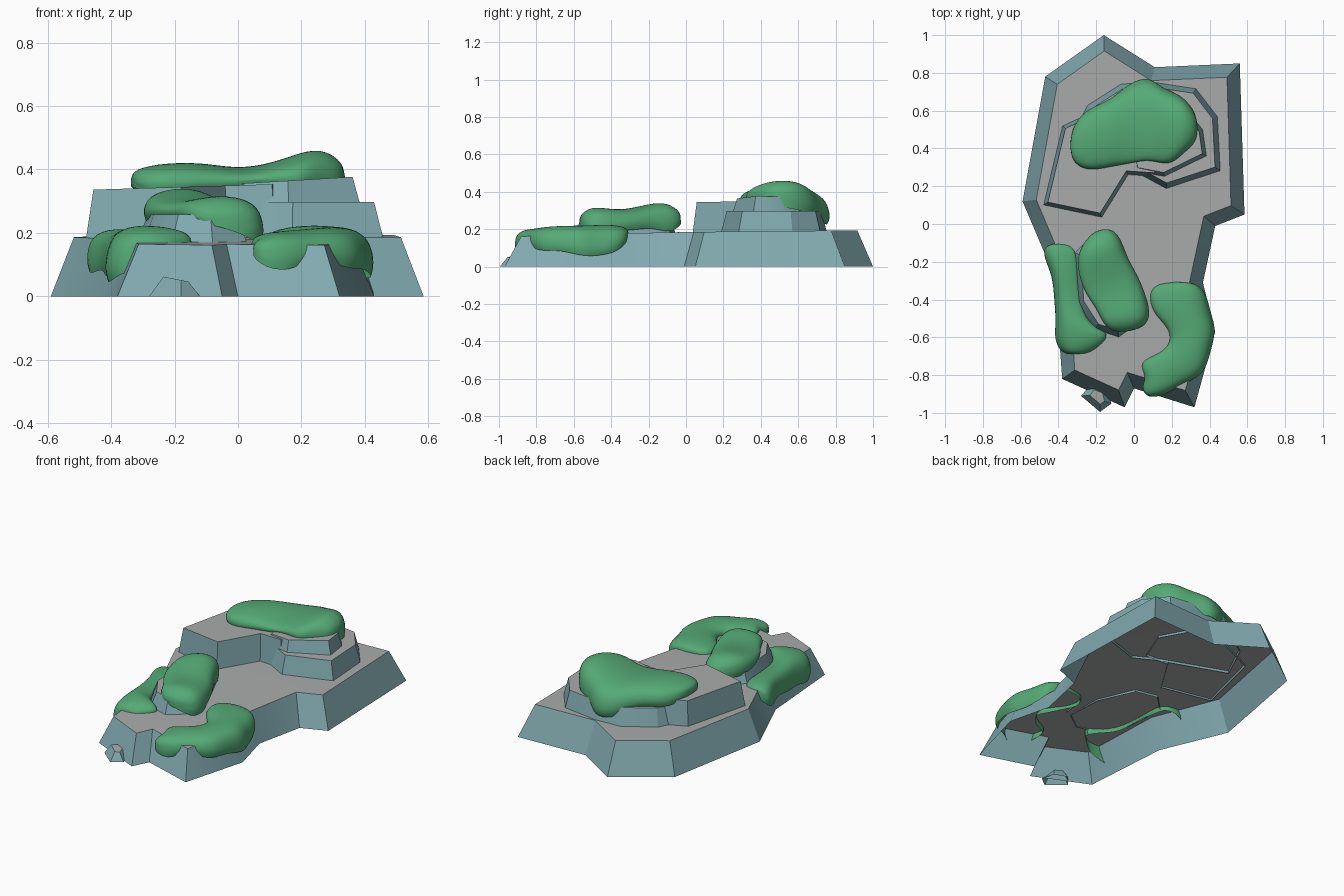
import bpy, bmesh, math
from mathutils import Vector


def material(name, col):
    m = bpy.data.materials.new(name)
    m.diffuse_color = (*col, 1)
    return m


TOP = material("grey_stone", (0.40, 0.41, 0.41))
SIDE = material("blue_stone", (0.22, 0.40, 0.43))
MOSS = material("moss_green", (0.09, 0.40, 0.18))


def finish(bm, name, mats, angle):
    me = bpy.data.meshes.new(name)
    bm.to_mesh(me)
    bm.free()
    for m in mats:
        me.materials.append(m)
    ob = bpy.data.objects.new(name, me)
    bpy.context.collection.objects.link(ob)
    bpy.ops.object.select_all(action='DESELECT')
    ob.select_set(True)
    bpy.context.view_layer.objects.active = ob
    bpy.ops.object.shade_smooth_by_angle(angle=math.radians(angle))
    return ob


def inset(pts, d):
    """Mitred inward offset of a counter-clockwise outline."""
    out = []
    n = len(pts)
    for i in range(n):
        p, a, b = (Vector(pts[j % n]) for j in (i, i - 1, i + 1))
        e1, e2 = (p - a).normalized(), (b - p).normalized()
        n1, n2 = Vector((-e1.y, e1.x)), Vector((-e2.y, e2.x))
        out.append(p + (n1 + n2) * d / max(0.4, 1 + n1.dot(n2)))
    return out


def rock(name, outline, z0, top, d):
    """Open-bottomed slab with sloped walls; top is a height function."""
    bm = bmesh.new()
    lo = [bm.verts.new((x, y, z0)) for x, y in outline]
    hi = [bm.verts.new((p.x, p.y, top(p.x, p.y))) for p in inset(outline, d)]
    n = len(lo)
    for i in range(n):
        j = (i + 1) % n
        bm.faces.new((lo[i], lo[j], hi[j], hi[i])).material_index = 1
    cap = bm.faces.new(hi)
    bmesh.ops.triangulate(bm, faces=[cap])
    return finish(bm, name, (TOP, SIDE), 30)


def moss(name, stations):
    """Loft of arched sections: left edge xyz, right edge xyz, crest height."""
    bm = bmesh.new()
    rings = []
    for k, (xl, yl, zl, xr, yr, zr, zt) in enumerate(stations):
        a, b = Vector((xl, yl, zl)), Vector((xr, yr, zr))
        ring = []
        for s in range(10):
            ang = math.radians(-25 + 230 * s / 9)
            t = 0.5 - 0.53 * math.cos(ang)
            p = a.lerp(b, t)
            h = math.sin(ang)
            p.z += (zt - p.z) * math.copysign(abs(h) ** 0.65, h) * (1 if h > 0 else 0.3)
            if s in (0, 9) and k % 2:      # ragged hanging edge
                p.z -= 0.025
            ring.append(bm.verts.new(p))
        rings.append(ring)
    for r, q in zip(rings, rings[1:]):
        for i in range(9):
            bm.faces.new((r[i], r[i + 1], q[i + 1], q[i]))
    bm.faces.new(rings[0])
    bm.faces.new(rings[-1][::-1])
    bmesh.ops.recalc_face_normals(bm, faces=bm.faces)
    if sum(f.normal.z * f.calc_area() for f in bm.faces) < 0:
        bmesh.ops.reverse_faces(bm, faces=bm.faces)
    ob = finish(bm, name, (MOSS,), 80)
    ob.modifiers.new("soft", 'SUBSURF').levels = 2
    ob.modifiers["soft"].render_levels = 2


# Broad base slab, dipping slightly toward the front
rock("base_rock", [(-0.16, 1.0), (-0.47, 0.78), (-0.59, 0.12), (-0.42, -0.28),
                   (-0.38, -0.82), (-0.05, -0.97), (0.0, -0.87), (0.32, -0.97),
                   (0.43, -0.57), (0.365, -0.31), (0.43, -0.01), (0.585, 0.05),
                   (0.56, 0.85), (0.11, 0.83)], 0,
     lambda x, y: 0.185 + 0.03 * min(0, y + 0.1) + 0.01 * max(0, y), 0.07)

# Rear tiers
rock("rear_plateau", [(-0.48, 0.10), (-0.17, 0.035), (-0.03, 0.26), (0.12, 0.25),
                      (0.2, 0.45), (0.1, 0.63), (-0.12, 0.64), (-0.38, 0.52)], 0.175,
     lambda x, y: 0.35 + 0.03 * x, 0.02)
rock("rear_ledge", [(-0.36, 0.4), (0.05, 0.25), (0.17, 0.185), (0.46, 0.28), (0.445, 0.57),
                    (0.33, 0.72), (0.1, 0.755), (-0.07, 0.745), (-0.25, 0.63)], 0.175,
     lambda x, y: 0.297, 0.03)
rock("rear_cap", [(0.0, 0.28), (0.16, 0.25), (0.385, 0.36), (0.365, 0.5), (0.28, 0.61),
                  (0.1, 0.66), (-0.05, 0.63)], 0.29,
     lambda x, y: 0.355 + 0.06 * x, 0.022)

# Front tier and pebble
rock("front_tier", [(-0.32, -0.15), (-0.30, -0.42), (-0.21, -0.56), (-0.08, -0.6),
                    (0.03, -0.52), (0.02, -0.3), (-0.08, -0.08), (-0.22, -0.05)], 0.165,
     lambda x, y: 0.258, 0.035)
rock("pebble", [(-0.28, -0.91), (-0.18, -0.995), (-0.12, -0.95), (-0.14, -0.87), (-0.22, -0.84)],
     0, lambda x, y: 0.055 - 0.2 * (x + 0.2), 0.032)

# Moss patches
moss("rear_moss", [(-0.34, 0.34, .355, -0.34, 0.48, .355, .395),
                   (-0.25, 0.28, .35, -0.27, 0.60, .33, .42),
                   (-0.12, 0.31, .355, -0.12, 0.65, .33, .425),
                   (0.0, 0.33, .36, -0.03, 0.74, .27, .405),
                   (0.08, 0.35, .365, 0.08, 0.78, .25, .415),
                   (0.19, 0.31, .37, 0.15, 0.71, .29, .445),
                   (0.26, 0.38, .37, 0.26, 0.68, .31, .475),
                   (0.34, 0.44, .36, 0.34, 0.57, .35, .42)])
moss("front_tier_moss", [(-0.21, -0.03, .24, -0.12, -0.02, .24, .29),
                         (-0.29, -0.13, .26, -0.07, -0.08, .22, .35),
                         (-0.30, -0.23, .26, -0.04, -0.18, .23, .335),
                         (-0.26, -0.36, .27, 0.02, -0.28, .23, .305),
                         (-0.19, -0.45, .265, 0.06, -0.38, .21, .31),
                         (-0.16, -0.53, .26, 0.09, -0.49, .195, .325),
                         (-0.10, -0.58, .24, 0.04, -0.56, .20, .27)])
moss("left_moss", [(-0.47, -0.10, .14, -0.32, -0.10, .17, .20),
                   (-0.48, -0.17, .10, -0.30, -0.20, .18, .215),
                   (-0.43, -0.27, .11, -0.30, -0.30, .18, .21),
                   (-0.42, -0.40, .10, -0.28, -0.45, .175, .205),
                   (-0.41, -0.52, .09, -0.23, -0.54, .17, .225),
                   (-0.42, -0.61, .08, -0.12, -0.58, .165, .225),
                   (-0.38, -0.69, .09, -0.19, -0.65, .16, .205),
                   (-0.31, -0.69, .12, -0.24, -0.69, .14, .17)])
moss("right_moss", [(0.13, -0.31, .17, 0.31, -0.30, .16, .20),
                    (0.08, -0.36, .17, 0.38, -0.36, .12, .225),
                    (0.10, -0.47, .17, 0.40, -0.47, .08, .225),
                    (0.19, -0.55, .165, 0.435, -0.56, .10, .22),
                    (0.20, -0.63, .165, 0.40, -0.68, .11, .22),
                    (0.14, -0.69, .16, 0.37, -0.80, .12, .215),
                    (0.02, -0.73, .16, 0.24, -0.85, .14, .205),
                    (0.07, -0.81, .15, 0.16, -0.91, .11, .20),
                    (0.04, -0.86, .15, 0.06, -0.92, .11, .17)])
